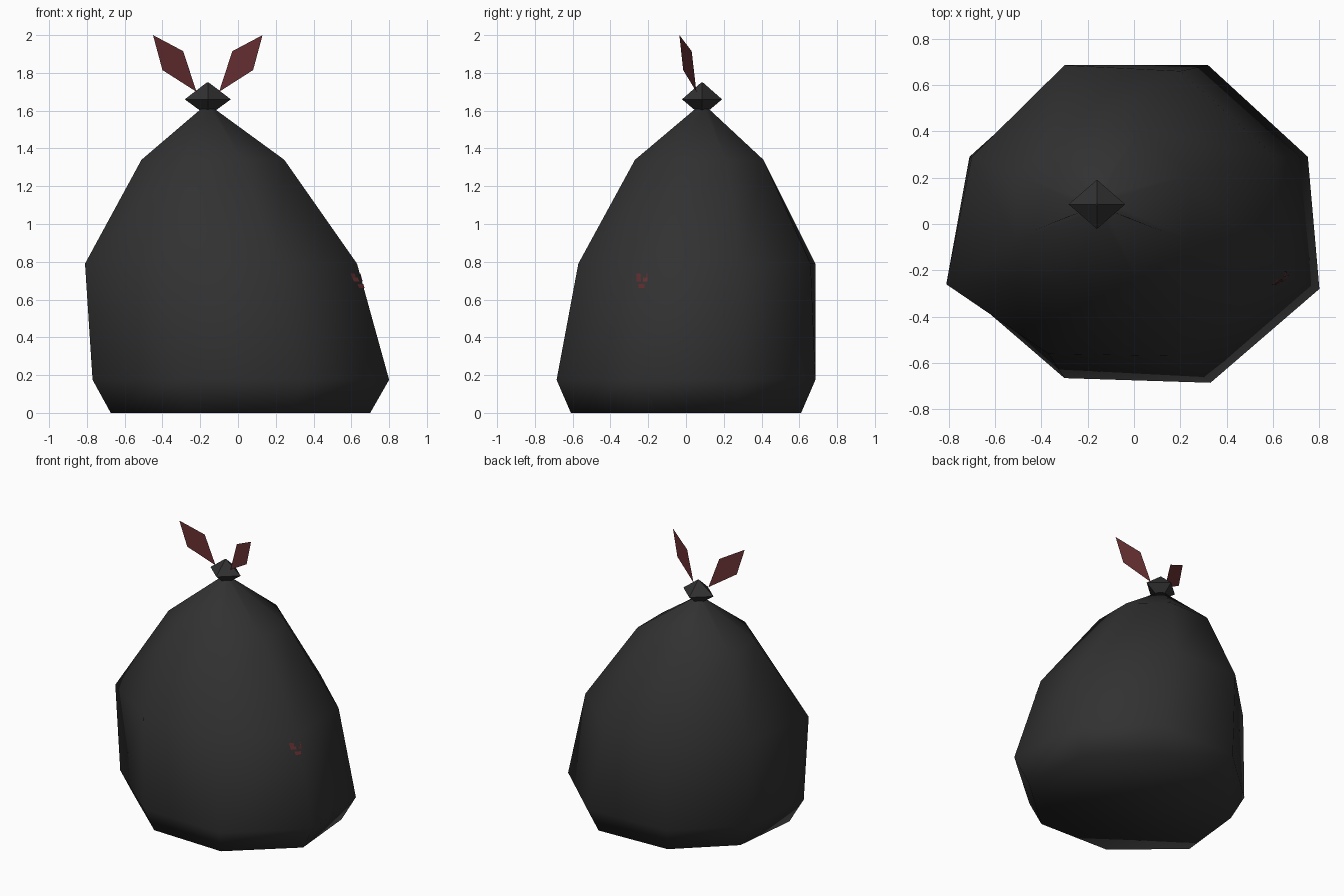
import bpy, bmesh, math
from mathutils import Vector
from mathutils.bvhtree import BVHTree

if "Cube" in bpy.data.objects:
    bpy.data.objects.remove(bpy.data.objects["Cube"])


def material(name, rgb):
    m = bpy.data.materials.new(name)
    m.diffuse_color = (*rgb, 1)
    m.use_nodes = True
    m.node_tree.nodes["Principled BSDF"].inputs["Base Color"].default_value = m.diffuse_color
    return m


BLACK = material("bag black", (0.031, 0.031, 0.032))
RED = material("tie red", (0.13, 0.028, 0.03))


def finish(bm, name, mat, smooth=False):
    if not name.startswith(("tie", "stain")):
        bmesh.ops.recalc_face_normals(bm, faces=bm.faces)
    me = bpy.data.meshes.new(name)
    bm.to_mesh(me)
    bm.free()
    me.materials.append(mat)
    for p in me.polygons:
        p.use_smooth = smooth
    ob = bpy.data.objects.new(name, me)
    bpy.context.collection.objects.link(ob)
    return ob


def loft(rings, cap_top=True):
    """Bridge rings of points, closing both ends."""
    bm = bmesh.new()
    vs = [[bm.verts.new(p) for p in r] for r in rings]
    n = len(vs[0])
    for a, b in zip(vs, vs[1:]):
        for i in range(n):
            j = (i + 1) % n
            bm.faces.new((a[i], a[j], b[j], b[i]))
    bm.faces.new(vs[0][::-1])
    if cap_top:
        bm.faces.new(vs[-1])
    return bm


# Lopsided eight-sided bag body
base = [(0.75, 0.29), (0.32, 0.685), (-0.30, 0.66), (-0.71, 0.29),
        (-0.77, -0.26), (-0.30, -0.665), (0.33, -0.685), (0.80, -0.28)]
belly = [(0.61, 0.29), (0.20, 0.66), (-0.30, 0.685), (-0.70, 0.29),
         (-0.81, -0.26), (-0.37, -0.56), (0.20, -0.57), (0.63, -0.21)]


def octagon(cx, cy, rx, ry, z):
    s = 1 / math.cos(math.pi / 8)
    return [(cx + rx * s * math.cos(math.radians(22.5 + 45 * i)),
             cy + ry * s * math.sin(math.radians(22.5 + 45 * i)), z) for i in range(8)]


bm = loft([[(x * 0.875, y * 0.89, 0) for x, y in base],
           [(x, y, 0.175) for x, y in base],
           [(x, y, 0.79) for x, y in belly],
           octagon(-0.133, 0.07, 0.378, 0.34, 1.34),
           octagon(-0.16, 0.085, 0.035, 0.035, 1.61)])
bmesh.ops.recalc_face_normals(bm, faces=bm.faces)
tree = BVHTree.FromBMesh(bm)
finish(bm, "bag_body", BLACK, True)

# Diamond knot at the neck
KX, KY = -0.16, 0.085


def diamond(r, z):
    return [(KX + r * x, KY + r * 0.87 * y, z) for x, y in ((1, 0), (0, 1), (-1, 0), (0, -1))]


bm = loft([diamond(0.04, 1.60), diamond(0.122, 1.66), diamond(0.004, 1.75)])
finish(bm, "knot", BLACK)

# Two flat tie ends, mirrored about the knot
for side, label in ((1, "right"), (-1, "left")):
    bm = bmesh.new()
    pts = [(0.06, 0.055, 1.70), (0.24, -0.015, 1.815), (0.29, -0.035, 2.0), (0.13, 0.03, 1.915)]
    bm.faces.new([bm.verts.new((KX + side * x, y, z)) for x, y, z in pts][::side])
    finish(bm, "tie_end_" + label, RED)

# Small hooked stain laid on the right side of the bag
bm = bmesh.new()
patches = [(-0.26, -0.205, 0.715, 0.738), (-0.225, -0.205, 0.695, 0.715),
           (-0.26, -0.235, 0.695, 0.715), (-0.248, -0.220, 0.66, 0.682)]
for y0, y1, z0, z1 in patches:
    quad = []
    for y, z in ((y0, z0), (y1, z0), (y1, z1), (y0, z1)):
        hit, nrm, _, _ = tree.ray_cast(Vector((2, y, z)), Vector((-1, 0, 0)))
        quad.append(bm.verts.new(hit + nrm * 0.004))
    bm.faces.new(quad)
finish(bm, "stain", RED)
